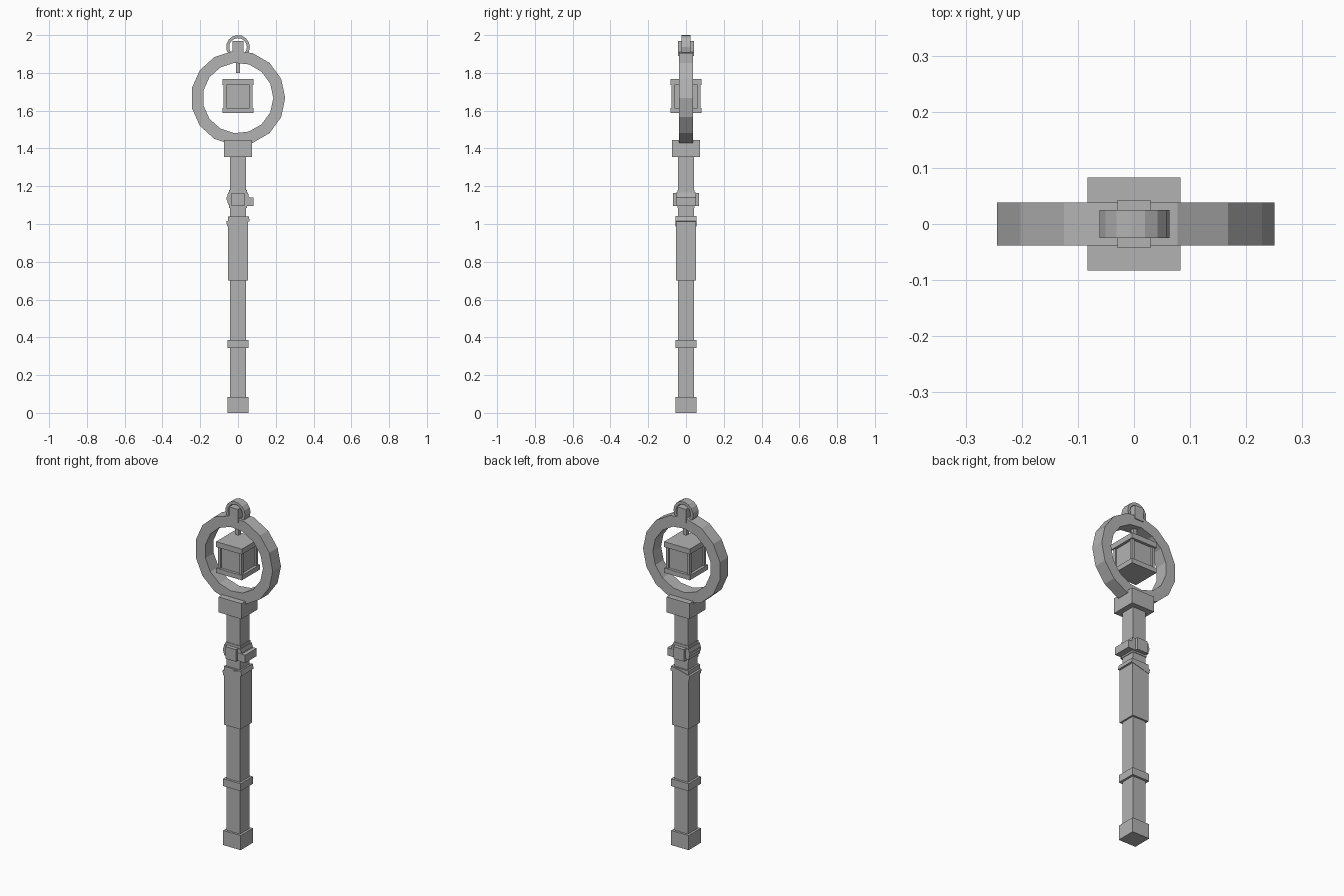
import bpy, bmesh
from math import cos, sin, pi, radians

old = bpy.data.objects.get("Cube")
if old:
    bpy.data.objects.remove(old, do_unlink=True)

GREY = (0.45, 0.45, 0.45, 1)
mat = bpy.data.materials.new("plain grey")
mat.use_nodes = True
mat.diffuse_color = GREY
mat.node_tree.nodes["Principled BSDF"].inputs["Base Color"].default_value = GREY


def finish(name, bm):
    bmesh.ops.recalc_face_normals(bm, faces=bm.faces)
    mesh = bpy.data.meshes.new(name)
    bm.to_mesh(mesh)
    bm.free()
    mesh.materials.append(mat)
    obj = bpy.data.objects.new(name, mesh)
    bpy.context.collection.objects.link(obj)
    return obj


def box(name, hx, hy, z0, z1, x=0, y=0, tilt=0):
    """Box by half widths and height range, optionally tilted about y."""
    bm = bmesh.new()
    bmesh.ops.create_cube(bm, size=1)
    bmesh.ops.scale(bm, vec=(2 * hx, 2 * hy, z1 - z0), verts=bm.verts)
    obj = finish(name, bm)
    obj.location = (x, y, (z0 + z1) / 2)
    obj.rotation_euler.y = radians(tilt)
    return obj


def ring(name, outer, inner, hy, z, sides=15):
    """Faceted flat ring standing in the xz plane."""
    bm = bmesh.new()
    section = [(outer, -hy), (outer, hy), (inner, hy), (inner, -hy)]
    loops = []
    for i in range(sides):
        a = 2 * pi * i / sides
        loops.append([bm.verts.new((r * cos(a), y, z + r * sin(a))) for r, y in section])
    for i, cur in enumerate(loops):
        nxt = loops[(i + 1) % sides]
        for j in range(4):
            k = (j + 1) % 4
            bm.faces.new((cur[j], cur[k], nxt[k], nxt[j]))
    return finish(name, bm)


# Shaft with its end cap, band and grip
box("end_cap", 0.056, 0.056, 0, 0.085)
box("shaft", 0.043, 0.043, 0.08, 1.37)
box("lower_band", 0.056, 0.056, 0.343, 0.386)
box("grip", 0.053, 0.053, 0.70, 1.04)
box("grip_wrap", 0.061, 0.055, 1.0, 1.028, tilt=-14)

# Knotted binding: two crossed straps, a clasp and a side knot
for side, tilt in (("left", -12), ("right", 12)):
    box(side + "_strap", 0.058, 0.052, 1.115, 1.155, tilt=tilt)
box("binding_core", 0.047, 0.046, 1.085, 1.18)
box("clasp", 0.034, 0.068, 1.095, 1.165)
box("side_knot", 0.031, 0.053, 1.095, 1.14, x=0.052)

# Head: block, large ring and hanging loop
box("head_block", 0.074, 0.073, 1.355, 1.445)
ring("large_ring", 0.25, 0.187, 0.038, 1.667)
box("top_block", 0.029, 0.043, 1.89, 1.97)
ring("top_loop", 0.063, 0.047, 0.025, 1.937)
box("hanging_rod", 0.011, 0.011, 1.80, 1.90)

# Lantern: slabs, corner posts and recessed panels
box("lantern_core", 0.067, 0.067, 1.60, 1.75)
box("lantern_top", 0.083, 0.083, 1.737, 1.768)
box("lantern_bottom", 0.083, 0.083, 1.587, 1.615)
for sx, xname in ((1, "left"), (-1, "right")):
    for sy, yname in ((1, "back"), (-1, "front")):
        box(f"lantern_post_{yname}_{xname}", 0.008, 0.008, 1.61, 1.74,
            x=sx * 0.068, y=sy * 0.068)
